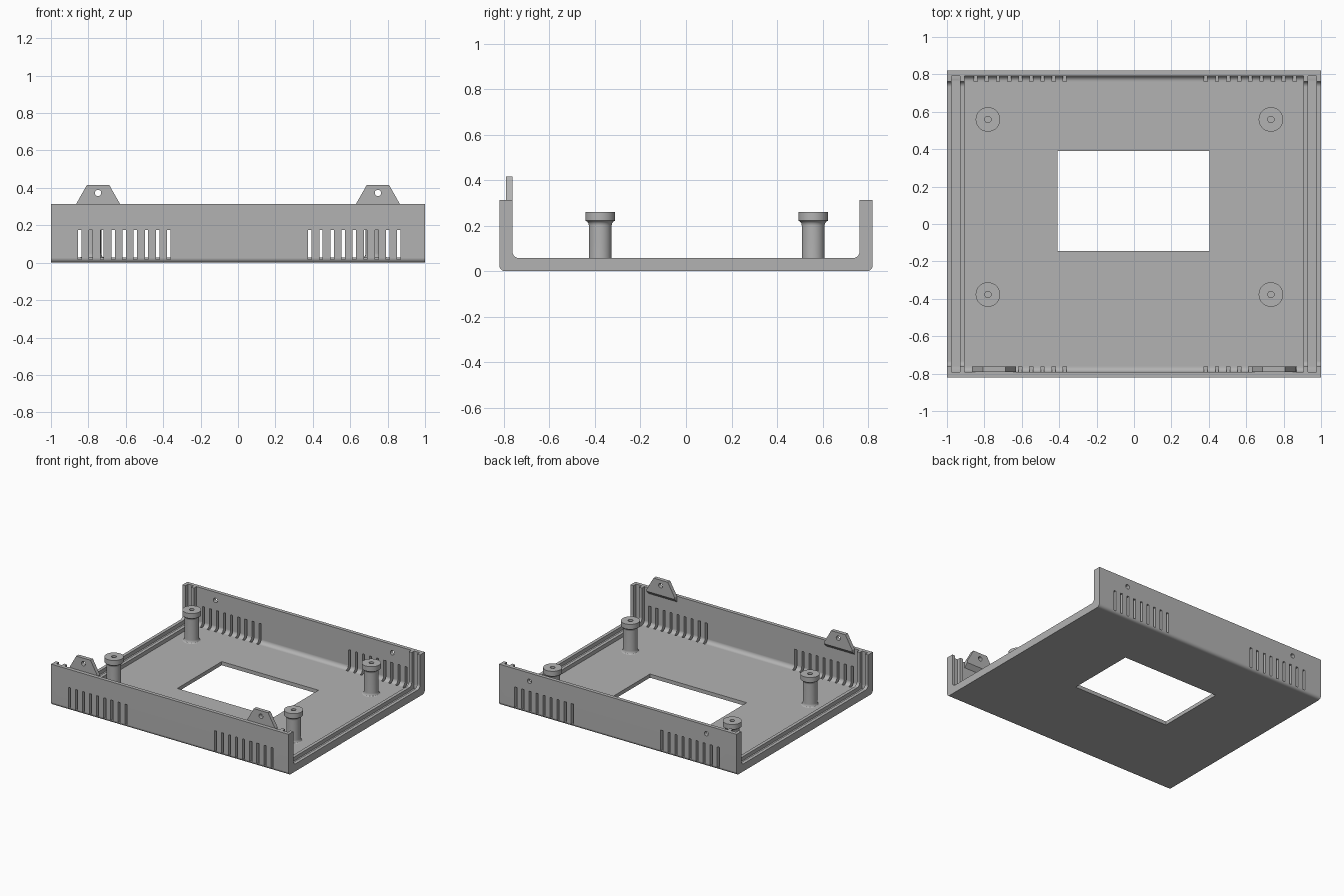
import bpy, bmesh
from math import pi, sin, cos
from mathutils import Matrix, Vector

cube = bpy.data.objects.get("Cube")
if cube:
    bpy.data.objects.remove(cube, do_unlink=True)

HALF_Y, HEIGHT, WALL, RIB, FILLET = 0.82, 0.313, 0.028, 0.057, 0.03

grey = bpy.data.materials.new("plain_grey")
grey.use_nodes = True
grey.diffuse_color = (0.45, 0.45, 0.45, 1)
grey.node_tree.nodes["Principled BSDF"].inputs["Base Color"].default_value = grey.diffuse_color


def make_object(name, bm):
    bmesh.ops.recalc_face_normals(bm, faces=bm.faces)
    mesh = bpy.data.meshes.new(name)
    bm.to_mesh(mesh)
    bm.free()
    mesh.materials.append(grey)
    obj = bpy.data.objects.new(name, mesh)
    bpy.context.collection.objects.link(obj)
    return obj


def activate(obj):
    bpy.ops.object.select_all(action='DESELECT')
    obj.select_set(True)
    bpy.context.view_layer.objects.active = obj


def smooth(obj):
    activate(obj)
    bpy.ops.object.shade_smooth_by_angle(angle=pi / 6)
    obj.modifiers.new("flat_normals", 'WEIGHTED_NORMAL').keep_sharp = True


def cut(obj, cutter):
    mod = obj.modifiers.new("cut", 'BOOLEAN')
    mod.operation, mod.solver, mod.object = 'DIFFERENCE', 'EXACT', cutter
    activate(obj)
    bpy.ops.object.modifier_apply(modifier=mod.name)


def u_line(inset, radius, steps=8):
    """Open U path in the y-z plane with rounded lower corners."""
    y, z = HALF_Y - inset, inset
    half = [(y, HEIGHT)]
    for i in range(steps + 1):
        a = pi / 2 * i / steps
        half.append((y - radius + radius * cos(a), z + radius - radius * sin(a)))
    return half + [(-p, q) for p, q in reversed(half)]


def prism(bm, points, offset):
    face = bm.faces.new([bm.verts.new(p) for p in points])
    geom = bmesh.ops.extrude_face_region(bm, geom=[face])["geom"]
    bmesh.ops.translate(bm, vec=offset,
                        verts=[v for v in geom if isinstance(v, bmesh.types.BMVert)])


def u_band(bm, outer, inner, x0, x1):
    prism(bm, [(x0, y, z) for y, z in outer + inner[::-1]], Vector((x1 - x0, 0, 0)))


def box(bm, x0, x1, y0, y1, z0, z1):
    size = Matrix.Diagonal((x1 - x0, y1 - y0, z1 - z0, 1))
    mid = Matrix.Translation(((x0 + x1) / 2, (y0 + y1) / 2, (z0 + z1) / 2))
    bmesh.ops.create_cube(bm, size=1, matrix=mid @ size)


def bore(bm, x, y, z, radius=0.017):
    bmesh.ops.create_cone(bm, cap_ends=True, segments=20, radius1=radius, radius2=radius,
                          depth=0.1, matrix=Matrix.Translation((x, y, z)) @ Matrix.Rotation(pi / 2, 4, 'X'))


# Tray: floor and two long walls
bm = bmesh.new()
u_band(bm, u_line(0, 0.025), u_line(WALL, FILLET), -1, 1)
tray = make_object("tray", bm)

# Cutters: floor opening, vent slots, screw holes, end panel grooves
bm = bmesh.new()
box(bm, -0.41, 0.405, -0.145, 0.39, -0.1, 0.1)
for start in (-0.846, 0.384):
    for i in range(9):
        x = start + i * 0.0595
        for y0, y1 in ((-0.9, -0.763), (0.763, 0.9)):
            box(bm, x - 0.009, x + 0.009, y0, y1, 0.018, 0.175)
for s in (-1, 1):
    bore(bm, s * 0.745, 0.8, 0.25)
    box(bm, min(s * 0.93, s * 0.975), max(s * 0.93, s * 0.975), -0.79, 0.79, 0.03, 0.5)
cutter = make_object("tray_cutter", bm)
cut(tray, cutter)
bpy.data.objects.remove(cutter, do_unlink=True)
smooth(tray)

# Ribs that hold the end panels
for side, s in (("left", 1), ("right", -1)):
    for place, a, b in (("outer", 0.975, 1.0), ("inner", 0.905, 0.93)):
        bm = bmesh.new()
        u_band(bm, u_line(WALL, FILLET), u_line(RIB, FILLET), s * a, s * b)
        smooth(make_object(f"{side}_{place}_panel_rib", bm))

# Screw tabs on the inside of the front wall
for side, s in (("left", 1), ("right", -1)):
    x, y0, y1 = s * 0.748, WALL - HALF_Y, RIB - HALF_Y
    bm = bmesh.new()
    shape = [(-0.118, 0.27), (0.118, 0.27), (0.118, HEIGHT), (0.06, 0.415),
             (-0.06, 0.415), (-0.118, HEIGHT)]
    prism(bm, [(x + p, y0, q) for p, q in shape], Vector((0, y1 - y0, 0)))
    # sloped underside
    for v in bm.verts:
        if v.co.z < 0.28 and v.co.y > y0 + 0.01:
            v.co.z += y1 - y0
    tab = make_object(f"{side}_screw_tab", bm)
    bm = bmesh.new()
    bore(bm, x, (y0 + y1) / 2, 0.373)
    cutter = make_object("tab_cutter", bm)
    cut(tab, cutter)
    bpy.data.objects.remove(cutter, do_unlink=True)

# Standoff posts with flared foot, flange and blind screw hole
PROFILE = [(0.066, 0.027), (0.057, 0.031), (0.052, 0.038), (0.05, 0.05), (0.05, 0.2),
           (0.052, 0.21), (0.057, 0.217), (0.0655, 0.222), (0.0655, 0.26),
           (0.017, 0.26), (0.017, 0.1), (0, 0.1)]
for side, x in (("left", 0.732), ("right", -0.781)):
    for place, y in (("front", -0.377), ("back", 0.559)):
        bm = bmesh.new()
        verts = [bm.verts.new((r, 0, z)) for r, z in PROFILE]
        edges = [bm.edges.new(pair) for pair in zip(verts, verts[1:])]
        bmesh.ops.spin(bm, geom=verts + edges, cent=(0, 0, 0), axis=(0, 0, 1),
                       angle=2 * pi, steps=40)
        bmesh.ops.remove_doubles(bm, verts=bm.verts, dist=0.0005)
        post = make_object(f"{place}_{side}_post", bm)
        post.location = (x, y, 0)
        smooth(post)
